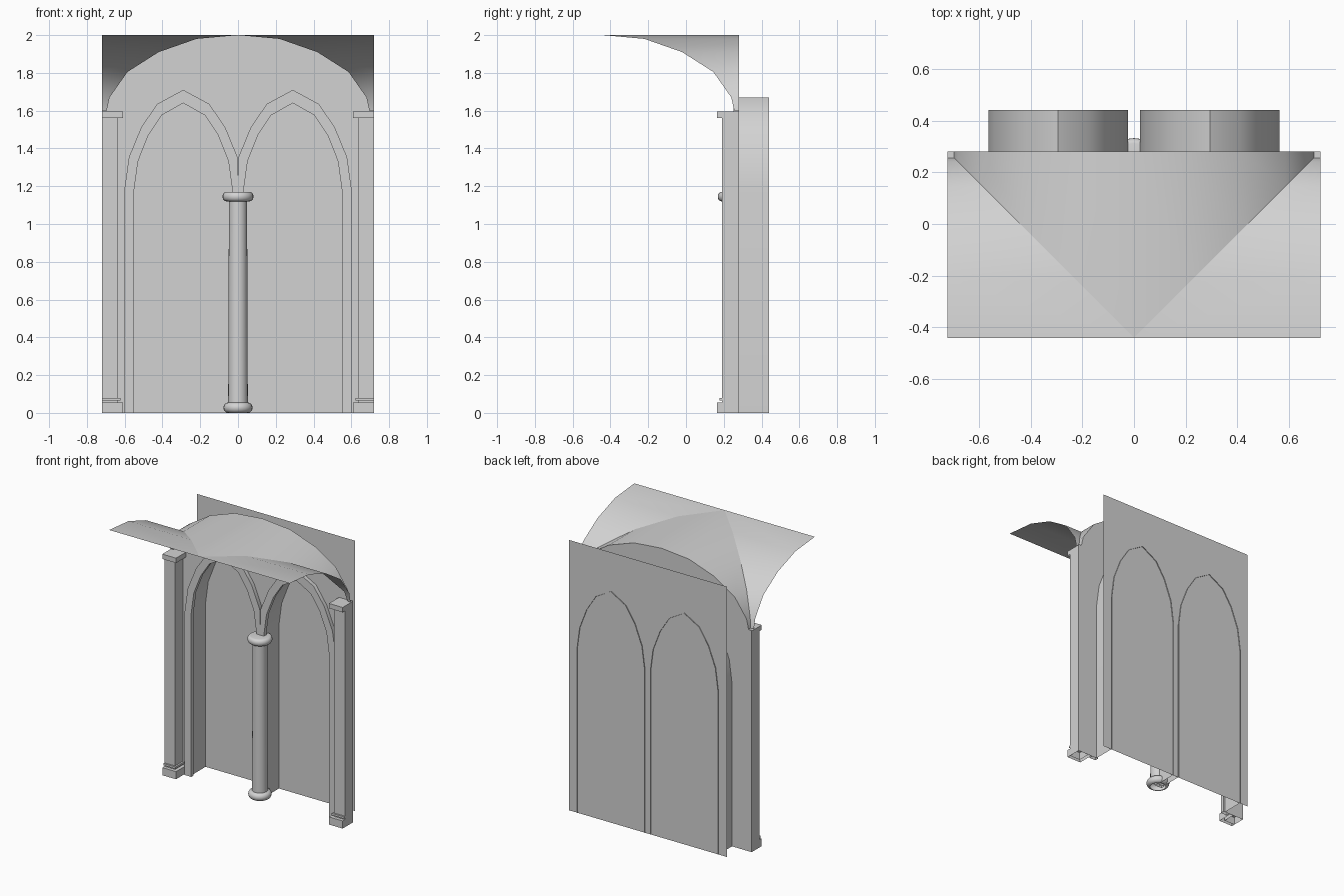
import bpy, bmesh, math
from mathutils import Vector

cube = bpy.data.objects.get("Cube")
if cube:
    bpy.data.objects.remove(cube, do_unlink=True)

stone = bpy.data.materials.new("grey_stone")
stone.use_nodes = True
stone.diffuse_color = (0.65, 0.65, 0.65, 1)
stone.node_tree.nodes["Principled BSDF"].inputs["Base Color"].default_value = (0.65, 0.65, 0.65, 1)

WALL_Y, BACK_Y, FRONT_Y, HALF = 0.28, 0.44, -0.44, 0.72
SPRING = 1.18
ARCH_X = 0.293


def finish(name, bm, angle=32):
    bmesh.ops.remove_doubles(bm, verts=bm.verts, dist=0.0005)
    mesh = bpy.data.meshes.new(name)
    bm.to_mesh(mesh)
    bm.free()
    mesh.materials.append(stone)
    ob = bpy.data.objects.new(name, mesh)
    bpy.context.collection.objects.link(ob)
    bpy.ops.object.select_all(action='DESELECT')
    ob.select_set(True)
    bpy.context.view_layer.objects.active = ob
    bpy.ops.object.shade_smooth_by_angle(angle=math.radians(angle))
    return ob


def strip(bm, a, b):
    """Quads between two matching polylines."""
    va = [bm.verts.new(p) for p in a]
    vb = [bm.verts.new(p) for p in b]
    for i in range(len(a) - 1):
        bm.faces.new((va[i], va[i + 1], vb[i + 1], vb[i]))


def at_y(points, y):
    return [Vector((x, y, z)) for x, z in points]


def arch(cx, half, top):
    """Pointed arch outline from left foot to right foot."""
    side = [(1, 0), (0.92, 0.33), (0.71, 0.63), (0.44, 0.86), (0, 1)]
    rise = top - SPRING
    left = [(cx - half, 0)] + [(cx - half * u, SPRING + rise * v) for u, v in side]
    right = [(2 * cx - x, z) for x, z in reversed(left[:-1])]
    return left + right


def box(name, x0, x1, y0, y1, z0, z1):
    bm = bmesh.new()
    bmesh.ops.create_cube(bm, size=1)
    for v in bm.verts:
        v.co = ((x0 + x1) / 2 + v.co.x * (x1 - x0),
                (y0 + y1) / 2 + v.co.y * (y1 - y0),
                (z0 + z1) / 2 + v.co.z * (z1 - z0))
    # open underside
    under = [f for f in bm.faces if f.normal.z < -0.5]
    bmesh.ops.delete(bm, geom=under, context='FACES')
    return finish(name, bm)


def lathe(name, profile, cx, cy):
    bm = bmesh.new()
    vs = [bm.verts.new((cx + r, cy, z)) for r, z in profile]
    es = [bm.edges.new(vs[i:i + 2]) for i in range(len(vs) - 1)]
    bmesh.ops.spin(bm, geom=vs + es, cent=(cx, cy, 0), axis=(0, 0, 1),
                   angle=math.tau, steps=24)
    bmesh.ops.remove_doubles(bm, verts=bm.verts, dist=0.0005)
    bmesh.ops.recalc_face_normals(bm, faces=bm.faces)
    return finish(name, bm, 50)


def cushion(r, bulge, z0, z1, steps=8):
    """Half-round moulding profile."""
    mid, h = (z0 + z1) / 2, (z1 - z0) / 2
    turns = [math.pi * (i / steps - 0.5) for i in range(steps + 1)]
    return [(r + bulge * math.cos(t), mid + h * math.sin(t)) for t in turns]


# Half bay of groin vault: one web runs in y, two webs run in x
crown = [(0, 2), (0.22, 1.98), (0.42, 1.91), (0.585, 1.805), (0.68, 1.67), (0.695, 1.6)]
full = [(-d, z) for d, z in reversed(crown)] + crown[1:]
bm = bmesh.new()
strip(bm, at_y(full, WALL_Y), [Vector((x, FRONT_Y + abs(x), z)) for x, z in full])
bmesh.ops.recalc_face_normals(bm, faces=bm.faces)
finish("vault_wall_web", bm)
for side, s in (("left", 1), ("right", -1)):
    bm = bmesh.new()
    strip(bm, [Vector((s * d, FRONT_Y + d, z)) for d, z in crown],
          [Vector((s * HALF, FRONT_Y + d, z)) for d, z in crown])
    for f in bm.faces:
        f.normal_update()
        if f.normal.z < 0:
            f.normal_flip()
    finish(side + "_vault_web", bm)

# Front wall with two pointed openings, topped by the vault curve
outline = [(-HALF, 0)] + arch(-ARCH_X, 0.27, 1.67) + arch(ARCH_X, 0.27, 1.67)
outline += [(HALF, 0), (HALF, 1.6)] + full[::-1] + [(-HALF, 1.6)]
bm = bmesh.new()
face = bm.faces.new([bm.verts.new(p) for p in at_y(outline, WALL_Y)])
face.normal_update()
if face.normal.y > 0:
    face.normal_flip()
bmesh.ops.triangulate(bm, faces=[face], ngon_method='EAR_CLIP')
finish("arcade_wall", bm)

# Back panel, just inside the ends of the reveals
bm = bmesh.new()
strip(bm, at_y([(-0.63, 0), (0.63, 0)], BACK_Y - 0.006),
      at_y([(-0.63, 1.95), (0.63, 1.95)], BACK_Y - 0.006))
finish("back_panel", bm)

for side, s in (("left", 1), ("right", -1)):
    # Deep reveal behind each opening
    bm = bmesh.new()
    opening = arch(s * ARCH_X, 0.27, 1.67)
    strip(bm, at_y(opening, WALL_Y), at_y(opening, BACK_Y))
    finish(side + "_arch_reveal", bm)

    # Raised arch moulding, cut off at the middle where the pair meets
    inner = arch(s * 0.29, 0.26, 1.64)
    outer = [(s * max(0, s * x), z) for x, z in arch(s * 0.29, 0.312, 1.71)]
    face_y = 0.252
    bm = bmesh.new()
    strip(bm, at_y(inner, face_y), at_y(outer, face_y))
    strip(bm, at_y(inner, WALL_Y), at_y(inner, face_y))
    strip(bm, at_y(outer, face_y), at_y(outer, WALL_Y))
    strip(bm, at_y(inner, WALL_Y), at_y(opening, WALL_Y))
    finish(side + "_arch_moulding", bm)

    # Corner pilaster with base, fillet and capital
    for part, x, y, z0, z1 in (("pilaster_shaft", 0.635, 0.19, 0, 1.56),
                               ("pilaster_base", 0.61, 0.165, 0, 0.055),
                               ("pilaster_fillet", 0.623, 0.178, 0.066, 0.08),
                               ("pilaster_capital", 0.61, 0.165, 1.56, 1.595)):
        x0, x1 = sorted((s * x, s * HALF))
        box(side + "_" + part, x0, x1, y, WALL_Y, z0, z1)

# Central column
COL_Y = 0.25
lathe("column_shaft", [(0.052, 0.05), (0.048, 1.13)], 0, COL_Y)
lathe("column_base", cushion(0.052, 0.025, 0, 0.055), 0, COL_Y)
lathe("column_capital", [(0.048, 1.12)] + cushion(0.062, 0.02, 1.12, 1.17) + [(0.0, 1.17)], 0, COL_Y)
